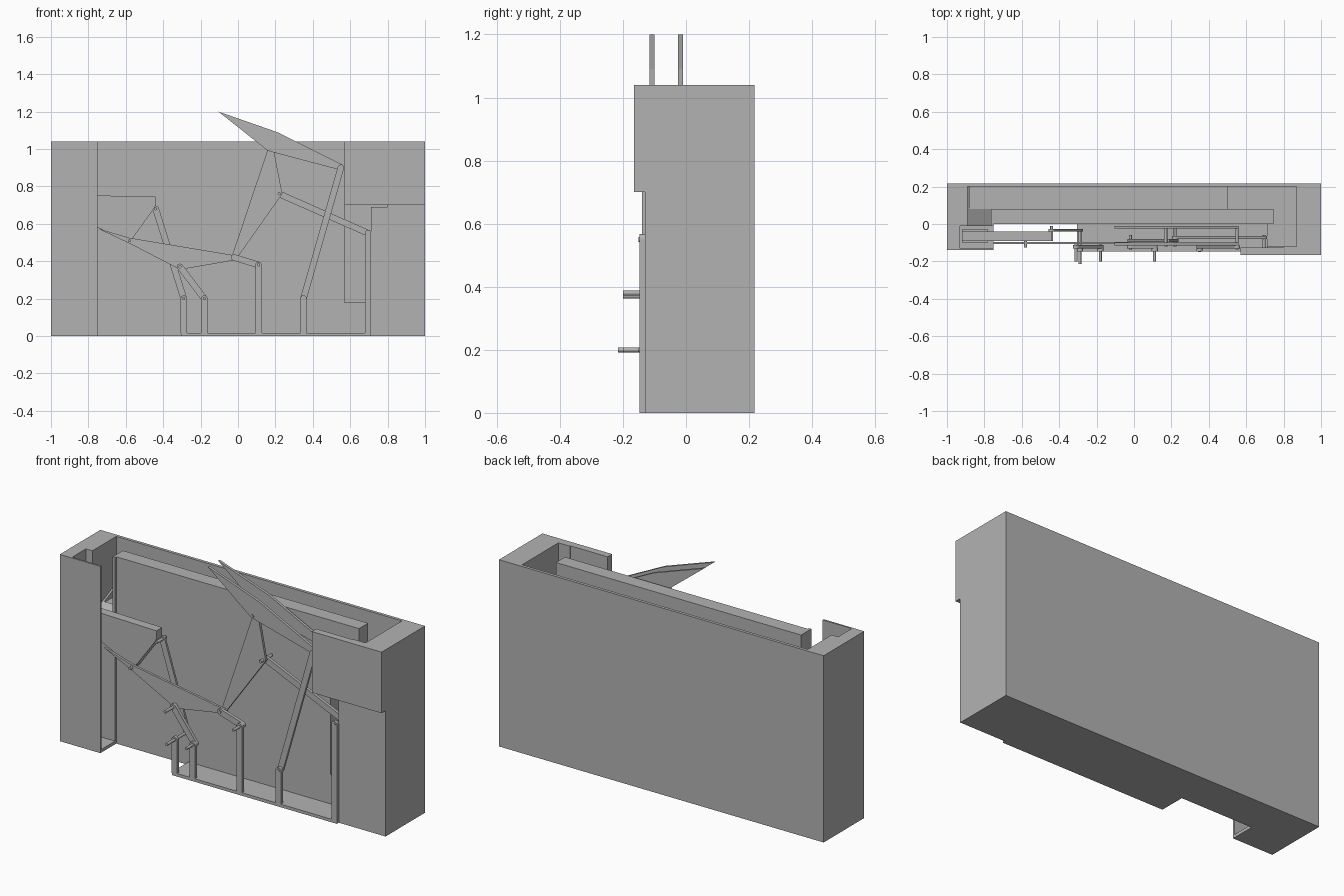
import bpy, bmesh, math
from mathutils import Vector

if "Cube" in bpy.data.objects:
    bpy.data.objects.remove(bpy.data.objects["Cube"])

grey = bpy.data.materials.new("plain grey")
grey.use_nodes = True
COLOUR = (0.45, 0.45, 0.45, 1)
grey.diffuse_color = COLOUR
grey.node_tree.nodes["Principled BSDF"].inputs["Base Color"].default_value = COLOUR


def prism(name, base, move):
    """Extrude a flat outline of 3D points along a vector."""
    bm = bmesh.new()
    face = bm.faces.new([bm.verts.new(p) for p in base])
    new = bmesh.ops.extrude_face_region(bm, geom=[face])["geom"]
    bmesh.ops.translate(bm, vec=move, verts=[g for g in new if isinstance(g, bmesh.types.BMVert)])
    bmesh.ops.recalc_face_normals(bm, faces=bm.faces)
    mesh = bpy.data.meshes.new(name)
    bm.to_mesh(mesh)
    bm.free()
    mesh.materials.append(grey)
    ob = bpy.data.objects.new(name, mesh)
    bpy.context.collection.objects.link(ob)
    return ob


def plan(name, outline, z0, z1):
    return prism(name, [(x, y, z0) for x, y in outline], (0, 0, z1 - z0))


def box(name, x0, x1, y0, y1, z0, z1):
    return plan(name, [(x0, y0), (x1, y0), (x1, y1), (x0, y1)], z0, z1)


def plate(name, outline, y0, y1):
    return prism(name, [(x, y0, z) for x, z in outline], (0, y1 - y0, 0))


def bar(name, a, b, y0, y1, r=0.017):
    """Link bar with rounded ends between two joints."""
    a, b = Vector(a), Vector(b)
    ang = math.atan2(b.y - a.y, b.x - a.x)
    pts = []
    for centre, start in ((b, ang - math.pi / 2), (a, ang + math.pi / 2)):
        for i in range(9):
            t = start + math.pi * i / 8
            pts.append((centre.x + r * math.cos(t), centre.y + r * math.sin(t)))
    return plate(name, pts, y0, y1)


def pin(name, centre, y0, y1, r=0.008):
    pts = [(centre[0] + r * math.cos(i * math.pi / 8), centre[1] + r * math.sin(i * math.pi / 8))
           for i in range(16)]
    return plate(name, pts, y0, y1)


def cut(target, cutter):
    cutter.hide_render = True
    mod = target.modifiers.new("cut", 'BOOLEAN')
    mod.operation = 'DIFFERENCE'
    mod.solver = 'EXACT'
    mod.object = cutter
    bpy.context.view_layer.objects.active = target
    bpy.ops.object.modifier_apply(modifier=mod.name)
    bpy.data.objects.remove(cutter)


# Case: thick back with a left tower and a right tower
H = 1.04
case = plan("case", [(-1, .217), (-1, -.14), (-.75, -.14), (-.75, 0), (.71, 0),
                     (.71, -.13), (1, -.13), (1, .217)], 0, H)
cut(case, box("back_channel", -.88, .87, .08, .2, .72, 1.2))
cut(case, box("right_shaft", .745, .87, -.12, .2, .18, 1.2))
cut(case, box("shaft_opening", .57, .8, -.12, .1, .18, .7))
cut(case, box("shaft_top", .7, .8, -.2, 0, .69, 1.2))
cut(case, box("behind_opening", .5, .87, .08, .2, .18, .8))
cut(case, box("left_slot", -.93, -.7, -.13, -.01, .017, 1.2))
# Sloped chute from the back channel into the left slot
cut(case, prism("chute", [(-.89, -.02, .68), (-.89, .2, .78), (-.89, .2, 1.2), (-.89, -.02, 1.2)],
                (.125, 0, 0)))

# Front cover of the right tower
box("upper_cover", .57, 1, -.165, -.125, .7, H)
box("cover_side", .87, 1, -.13, 0, .69, H)

# Floor tray and upright posts
box("tray", -.305, .712, -.147, .01, 0, .017)
P = {"a": (-.29, .2), "b": (-.18, .2), "c": (.11, .38), "d": (.35, .2), "e": (.695, .55)}
for key, top in P.items():
    bar("post_" + key, (top[0], .017), top, -.147, -.13)

# Moving joints
scoop_low, scoop_high = (-.58, .51), (-.44, .68)
elbow, knee = (-.31, .37), (-.02, .42)
shoulder, bucket_low, bucket_high = (.22, .76), (.17, 1.0), (.55, .9)

# Left scoop
plate("scoop", [(-.92, .755), (-.44, .745), (-.44, .7), (-.45, .68), (-.58, .5), (-.75, .58),
                (-.92, .66)], -.09, -.04)
box("scoop_end", -.92, -.78, -.1, -.03, .64, .71)

# Triangular rockers
plate("lower_rocker", [(-.75, .575), (-.58, .495), (-.31, .355), (-.02, .405), (-.01, .43),
                       (-.58, .525)], -.108, -.095)
plate("upper_rocker", [(-.035, .42), (-.01, .41), (.237, .76), (.19, 1.0), (.16, 1.0)], -.095, -.08)

# Link bars
bar("scoop_rod", scoop_high, P["a"], -.04, -.028)
bar("elbow_link", elbow, P["b"], -.13, -.112)
bar("knee_link", knee, P["c"], -.13, -.112)
bar("shoulder_link", shoulder, P["e"], -.08, -.063)
bar("bucket_rod", P["d"], bucket_high, -.13, -.116)

# Bucket made of two side plates
for side, y in (("front", -.115), ("rear", -.025)):
    plate("bucket_" + side, [(-.105, 1.2), (.21, 1.09), (.56, .915), (.555, .885), (.16, .99)],
          y, y + .015)

# Joint pins
for name, at, y0, y1 in (
        ("scoop_low", scoop_low, -.125, -.04), ("scoop_high", scoop_high, -.09, -.01),
        ("elbow", elbow, -.2, -.095), ("knee", knee, -.135, -.06),
        ("shoulder", shoulder, -.12, -.02), ("bucket_low", bucket_low, -.12, -.01),
        ("bucket_high", bucket_high, -.135, -.01), ("post_a", P["a"], -.215, -.03),
        ("post_b", P["b"], -.2, -.11), ("post_c", P["c"], -.2, -.11),
        ("post_d", P["d"], -.15, -.1), ("post_e", P["e"], -.15, -.06)):
    pin("pin_" + name, at, y0, y1)
